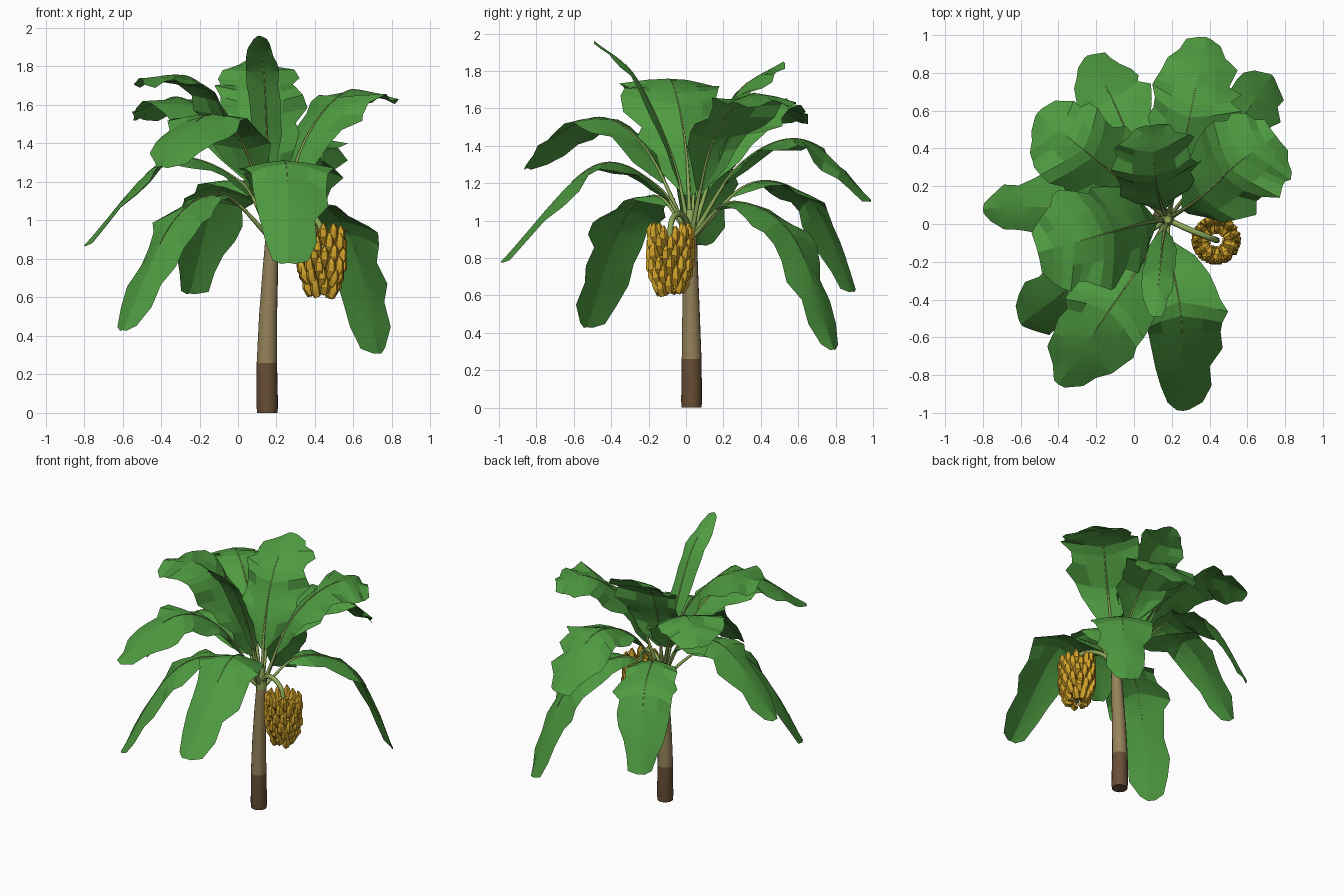
import bpy, math, random
from mathutils import Vector

random.seed(4)
if "Cube" in bpy.data.objects:
    bpy.data.objects.remove(bpy.data.objects["Cube"], do_unlink=True)


def material(name, rgb):
    m = bpy.data.materials.new(name)
    m.use_nodes = True
    m.diffuse_color = (*rgb, 1)
    m.node_tree.nodes["Principled BSDF"].inputs["Base Color"].default_value = (*rgb, 1)
    return m


GREEN = material("leaf green", (0.077, 0.325, 0.052))
STEM = material("stem yellow green", (0.27, 0.4, 0.1))
TAN = material("trunk tan", (0.3, 0.225, 0.1))
BROWN = material("trunk brown", (0.14, 0.077, 0.036))
GOLD = material("fruit gold", (0.64, 0.36, 0.022))
UP = Vector((0, 0, 1))


def make(name, verts, faces, mats, angle):
    mesh = bpy.data.meshes.new(name)
    mesh.from_pydata(verts, [], faces)
    for m in mats:
        mesh.materials.append(m)
    ob = bpy.data.objects.new(name, mesh)
    bpy.context.scene.collection.objects.link(ob)
    bpy.ops.object.select_all(action="DESELECT")
    ob.select_set(True)
    bpy.context.view_layer.objects.active = ob
    bpy.ops.object.shade_smooth_by_angle(angle=math.radians(angle))
    return ob


def spline(points, n):
    """Smooth path of n + 1 points passing through the given points."""
    p = [Vector(q) for q in points]
    p = [2 * p[0] - p[1]] + p + [2 * p[-1] - p[-2]]
    out = []
    for i in range(n + 1):
        t = i / n * (len(p) - 3)
        k = min(int(t), len(p) - 4)
        t -= k
        a, b, c, d = p[k:k + 4]
        out.append(0.5 * (2 * b + (c - a) * t + (2 * a - 5 * b + 4 * c - d) * t * t
                          + (3 * b - a - 3 * c + d) * t ** 3))
    return out


def tangent(path, i):
    return (path[min(i + 1, len(path) - 1)] - path[max(i - 1, 0)]).normalized()


def tube(verts, faces, path, radii, sides):
    """Append a capped tube along a path."""
    start = len(verts)
    ref = Vector((0.31, 0.95, 0.05))
    for i, (p, r) in enumerate(zip(path, radii)):
        t = tangent(path, i)
        a = t.cross(ref).normalized()
        b = t.cross(a)
        for s in range(sides):
            ang = math.tau * s / sides
            verts.append(p + r * (math.cos(ang) * a + math.sin(ang) * b))
    for i in range(len(path) - 1):
        for s in range(sides):
            j = start + i * sides
            n = (s + 1) % sides
            faces.append((j + s, j + n, j + sides + n, j + sides + s))
    faces.append(tuple(range(start + sides - 1, start - 1, -1)))
    end = start + (len(path) - 1) * sides
    faces.append(tuple(range(end, end + sides)))


# Trunk with a darker lower section
v, f = [], []
path = [Vector(p) for p in ((0.152, 0.03, 0), (0.152, 0.03, 0.035), (0.15, 0.03, 0.26),
                            (0.156, 0.027, 0.5), (0.167, 0.024, 0.72), (0.178, 0.024, 0.93))]
tube(v, f, path, (0.053, 0.056, 0.053, 0.047, 0.041, 0.034), 16)
trunk = make("trunk", v, f, (TAN, BROWN), 50)
for poly in trunk.data.polygons:
    poly.material_index = int(poly.center.z < 0.26)

# Crown sheath where the leaf stems gather
CROWN = Vector((0.178, 0.024, 0.9))
v, f = [], []
tube(v, f, [CROWN, CROWN + UP * 0.07, CROWN + UP * 0.16], (0.036, 0.036, 0.02), 10)
make("crown_sheath", v, f, (STEM,), 50)


def leaf(name, points, width, bare=0.23, fold=0.22):
    """Folded, pleated and ragged blade on a tapering stem."""
    rows = 32
    path = spline([CROWN] + points, rows)
    first = int(rows * bare)
    steps = list(range(first, rows + 1, 2))
    if steps[-1] != rows:
        steps.append(rows)
    length = sum((path[i + 1] - path[i]).length for i in range(first, rows))
    heading = path[-1] - path[0]
    flat = heading.cross(UP).normalized()
    verts, faces = [], []
    for k, i in enumerate(steps):
        s = k / (len(steps) - 1)
        t = tangent(path, i)
        side = t.cross(UP)
        side = (side.normalized() + flat).normalized()
        normal = side.cross(t).normalized()
        w = 0.5 * width * max(math.sin(math.pi * min(s, 0.99) ** 0.88), 0.02) ** 0.55
        pleat = (-1) ** (k // 2) * random.uniform(0.03, 0.1) * w
        for sign in (-1, 1):
            ragged = w * random.choice((0.84, 0.97, 1.1))
            sweep = t * min(0.33 * ragged, length * (1 - s) * 0.5)
            edge = path[i] + side * sign * ragged + sweep - normal * (fold * w + pleat)
            mid = path[i] + side * sign * w * 0.5 + sweep * 0.4 - normal * (fold * 0.4 * w + pleat * 0.6)
            pair = [edge, mid]
            if sign < 0:
                verts += pair + [path[i]]
            else:
                verts += pair[::-1]
    for k in range(len(steps) - 1):
        for c in range(4):
            j = k * 5 + c
            faces.append((j, j + 1, j + 6, j + 5))
    make(name + "_blade", verts, faces, (GREEN,), 12)

    # Stem and midrib in one tapering tube
    verts, faces = [], []
    rib = path[:int(rows * 0.8)]
    n = len(rib)
    radii = [0.0135 * (1 - i / n) ** 1.8 + 0.0016 for i in range(n)]
    tube(verts, faces, rib, radii, 6)
    make(name + "_stem", verts, faces, (STEM,), 65)


# Leaves: spine points from crown to tip, and blade width
leaf("back_leaf", [(0.24, 0.3, 1.31), (0.31, 0.64, 1.43), (0.38, 0.99, 1.11)], 0.48)
leaf("back_left_low_leaf", [(0.35, 0.25, 1.1), (0.58, 0.57, 0.92), (0.73, 0.79, 0.31)], 0.38)
leaf("left_high_leaf", [(0.35, 0.14, 1.42), (0.56, 0.33, 1.67), (0.75, 0.47, 1.64)], 0.52, 0.16)
leaf("back_right_low_leaf", [(0.02, 0.35, 1.2), (-0.12, 0.67, 1.1), (-0.25, 0.89, 0.62)], 0.4)
leaf("back_right_high_leaf", [(-0.03, 0.2, 1.4), (-0.3, 0.42, 1.64), (-0.51, 0.59, 1.53)], 0.46, 0.2)
leaf("back_upright_leaf", [(0.14, 0.12, 1.35), (0.11, 0.28, 1.69), (0.09, 0.52, 1.85)], 0.48, 0.2)
leaf("front_upright_leaf", [(0.155, -0.07, 1.33), (0.135, -0.27, 1.77), (0.11, -0.49, 1.96)], 0.17)
leaf("right_high_leaf", [(0.04, 0.0, 1.38), (-0.22, -0.07, 1.73), (-0.51, -0.15, 1.74)], 0.54, 0.18)
leaf("right_low_leaf", [(0.0, 0.05, 1.21), (-0.38, 0.09, 1.31), (-0.8, 0.08, 0.87)], 0.37)
leaf("front_right_leaf", [(0.03, -0.22, 1.39), (-0.16, -0.5, 1.55), (-0.4, -0.85, 1.28)], 0.48, 0.2)
leaf("front_right_low_leaf", [(-0.08, -0.15, 1.13), (-0.34, -0.34, 0.99), (-0.6, -0.53, 0.43)], 0.4)
leaf("front_leaf", [(0.19, -0.16, 1.19), (0.25, -0.5, 1.29), (0.26, -0.99, 0.78)], 0.45, 0.24)

# Hanging stalk that carries the bunch
v, f = [], []
stalk = spline([CROWN + UP * 0.05, (0.27, -0.02, 1.03), (0.38, -0.065, 1.02),
                (0.435, -0.085, 0.93), (0.435, -0.085, 0.62)], 20)
tube(v, f, stalk, [0.016] * len(stalk), 8)
make("bunch_stalk", v, f, (STEM,), 50)

# Bunch: stacked rings of chunky upturned fruit
v, f = [], []
for row in range(6):
    count = 9 + min(row, 2)
    size = (0.72, 0.9, 1, 1, 1, 0.96)[row]
    for k in range(count):
        ang = math.tau * (k + 0.5 * (row % 2)) / count + random.uniform(-0.1, 0.1)
        out = Vector((math.cos(ang), math.sin(ang), 0))
        base = Vector((0.435, -0.085, 0.62 + row * 0.053 + random.uniform(-0.012, 0.012)))
        arc = [base + out * r * size + UP * z for r, z in
               ((0.045, 0.0), (0.088, 0.0), (0.108, 0.03), (0.112, 0.066), (0.106, 0.095))]
        tube(v, f, arc, (0.012, 0.025, 0.027, 0.022, 0.005), 5)
make("fruit_bunch", v, f, (GOLD,), 30)
